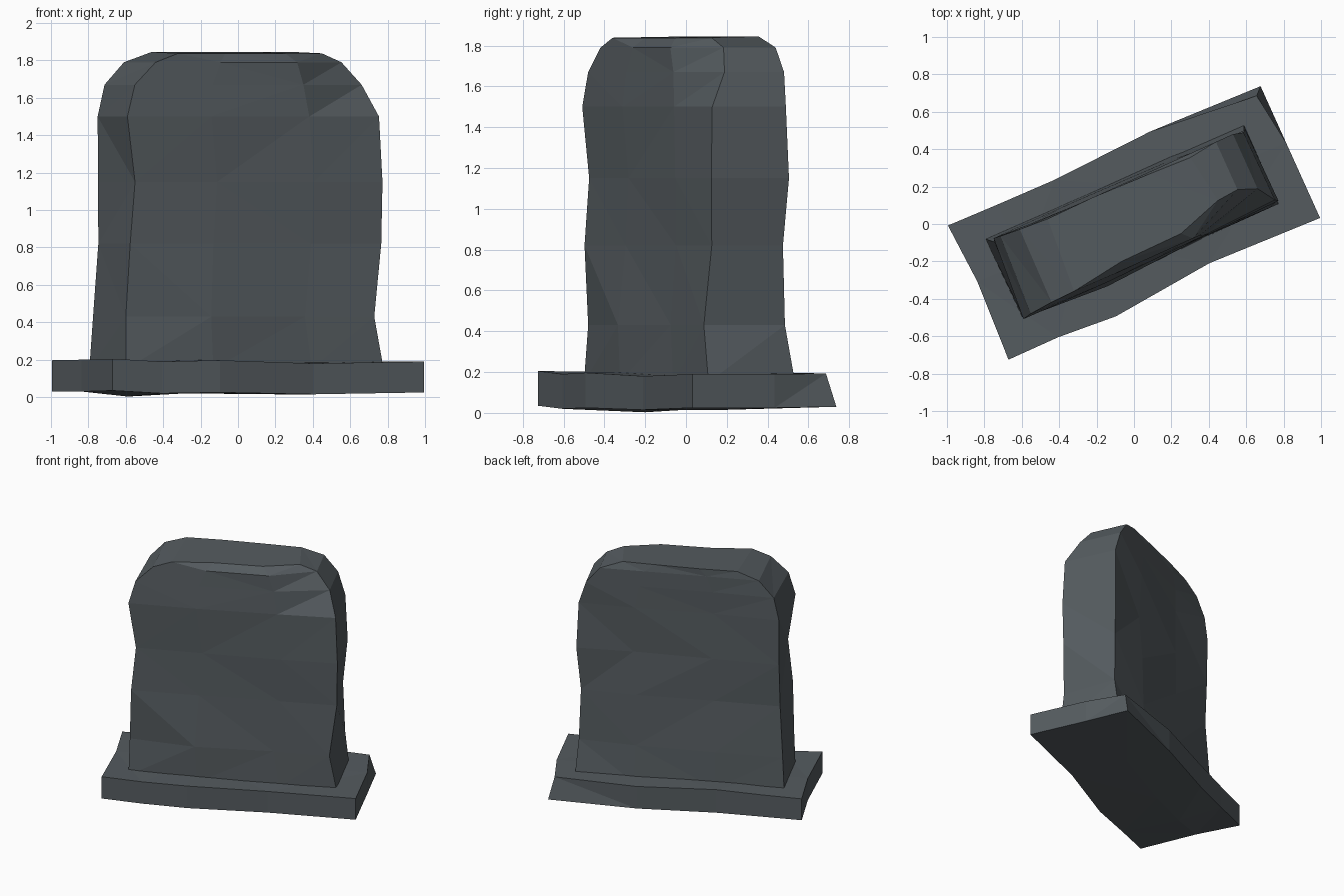
import bpy, bmesh, math

TURN = math.radians(24.3)


def block(name, near, far):
    """Close two matching point grids into one faceted solid."""
    bm = bmesh.new()
    a, b = [[[bm.verts.new(p) for p in row] for row in g] for g in (near, far)]
    R, C = len(a), len(a[0])
    for g in (a, b):
        for i in range(R - 1):
            for j in range(C - 1):
                bm.faces.new((g[i][j], g[i][j + 1], g[i + 1][j + 1], g[i + 1][j]))
    rim = ([(0, j) for j in range(C)] + [(i, C - 1) for i in range(1, R)]
           + [(R - 1, j) for j in range(C - 2, -1, -1)]
           + [(i, 0) for i in range(R - 2, 0, -1)])
    for (i, j), (k, l) in zip(rim, rim[1:] + rim[:1]):
        bm.faces.new((a[i][j], b[i][j], b[k][l], a[k][l]))
    bmesh.ops.triangulate(bm, faces=bm.faces[:])
    bmesh.ops.recalc_face_normals(bm, faces=bm.faces[:])
    me = bpy.data.meshes.new(name)
    bm.to_mesh(me)
    bm.free()
    ob = bpy.data.objects.new(name, me)
    ob.rotation_euler.z = TURN
    bpy.context.collection.objects.link(ob)
    mat = bpy.data.materials.get("slate") or bpy.data.materials.new("slate")
    mat.diffuse_color = (0.09, 0.105, 0.115, 1)
    me.materials.append(mat)
    return ob


# upright stone: each row is height, left end, right end, then depth at 4 columns
front = [
    (0.15, -0.75, 0.755, (-0.21, -0.24, -0.22, -0.22)),
    (0.43, -0.744, 0.70, (-0.19, -0.245, -0.215, -0.22)),
    (0.82, -0.73, 0.75, (-0.216, -0.215, -0.205, -0.20)),
    (1.15, -0.697, 0.755, (-0.206, -0.21, -0.215, -0.205)),
    (1.50, -0.748, 0.74, (-0.22, -0.225, -0.21, -0.193)),
    (1.67, -0.70, 0.68, (-0.21, -0.21, -0.20, -0.10)),
    (1.79, -0.574, 0.58, (-0.20, -0.20, -0.20, -0.06)),
    (1.838, -0.44, 0.46, (-0.196, -0.155, -0.15, -0.07)),
]
back = [
    (0.15, -0.757, 0.756, (0.255, 0.25, 0.25, 0.245)),
    (0.43, -0.742, 0.735, (0.24, 0.24, 0.23, 0.20)),
    (0.82, -0.72, 0.72, (0.22, 0.215, 0.22, 0.196)),
    (1.15, -0.715, 0.75, (0.235, 0.22, 0.205, 0.215)),
    (1.50, -0.715, 0.735, (0.24, 0.215, 0.22, 0.205)),
    (1.67, -0.677, 0.68, (0.235, 0.22, 0.22, 0.22)),
    (1.79, -0.568, 0.58, (0.225, 0.22, 0.22, 0.22)),
    (1.845, -0.41, 0.42, (0.215, 0.22, 0.21, 0.20)),
]


def stone_grid(rows):
    return [[(l + (r - l) * t, v, z) for t, v in zip((0, 0.33, 0.72, 1), d)]
            for z, l, r, d in rows]


block("headstone", stone_grid(front), stone_grid(back))

# plinth: uneven slab with front, middle and back rows
cols = (-0.91, -0.62, -0.29, 0.28, 0.92)
edge_front = (-0.385, -0.385, -0.41, -0.357, -0.38)
edge_back = (0.402, 0.395, 0.39, 0.415, 0.393)


def slab_grid(zs, trim):
    rows = []
    for k, t in enumerate((0, 0.57, 1)):
        rows.append([(u + (0.02 if k == 1 and j == 0 else 0), f + (b - f) * t, z)
                     for j, (u, f, b, z) in enumerate(zip(cols, edge_front, edge_back, zs[k]))])
    if trim:  # chipped back right corner
        rows[2][4] = (0.88, 0.355, 0.193)
    return rows


bottom = slab_grid(((0.035, 0.02, 0.025, 0.015, 0.025),
                    (0.03, 0.003, 0.02, 0.015, 0.025),
                    (0.03, 0.03, 0.03, 0.025, 0.03)), False)
top = slab_grid(((0.205, 0.19, 0.197, 0.18, 0.19),
                 (0.2, 0.2, 0.2, 0.195, 0.19),
                 (0.197, 0.2, 0.21, 0.197, 0.193)), True)
block("plinth", bottom, top)
